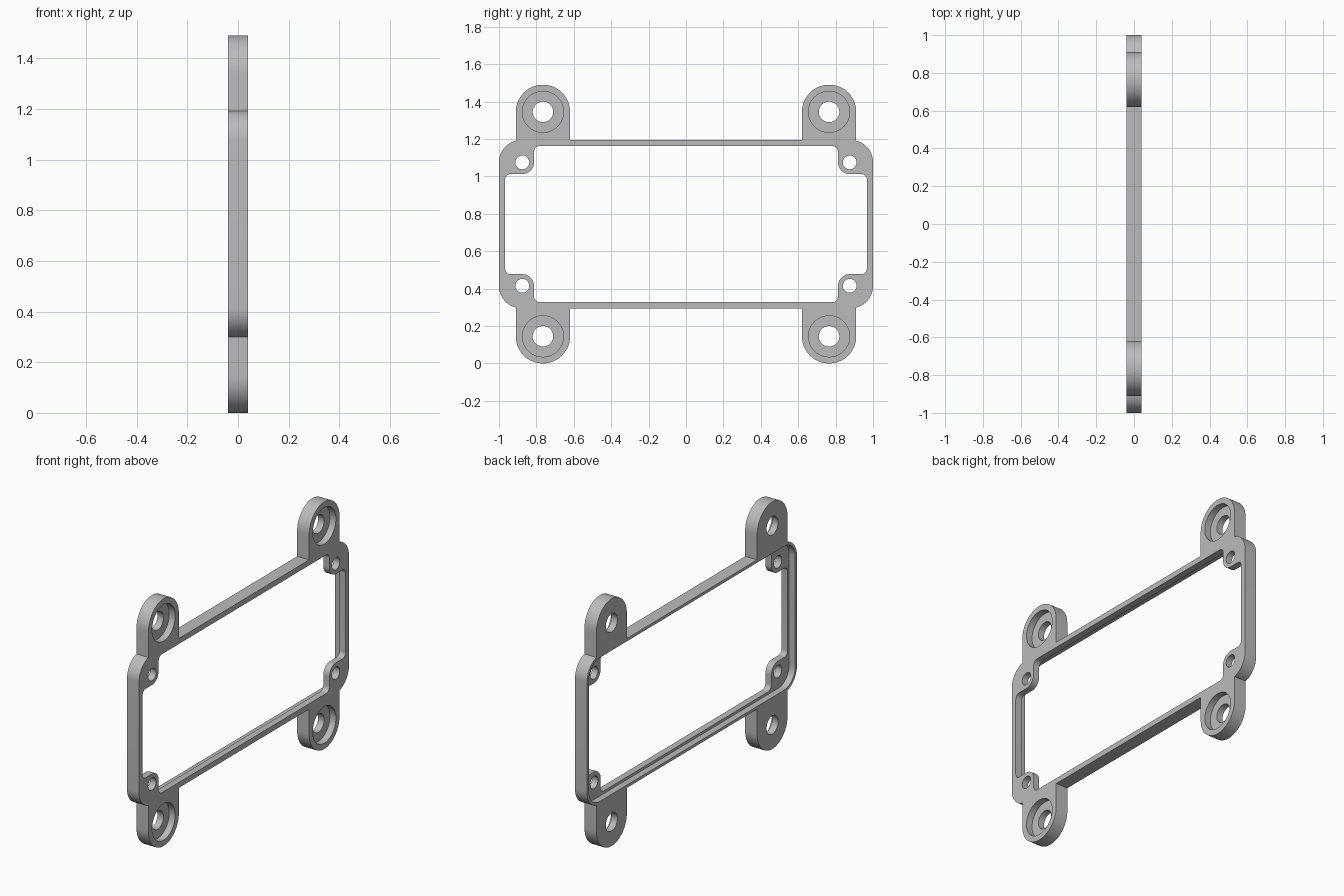
import bpy, bmesh, math

cube = bpy.data.objects.get("Cube")
if cube:
    bpy.data.objects.remove(cube, do_unlink=True)

MID_Z = 0.745      # height of the frame's centre line
HALF_T = 0.04      # half thickness
TAB_Y, TAB_Z, TAB_R = 0.765, 0.6, 0.145     # z measured from the centre line
BOSS_Y, BOSS_Z, BOSS_R = 0.875, 0.33, 0.062
OUT_Y, OUT_Z, OUT_R = 1.0, 0.45, 0.12


def arc(cy, cz, r, start, end, steps=16):
    """Points on an arc, angles in degrees."""
    angles = [math.radians(start + (end - start) * i / steps) for i in range(steps + 1)]
    return [(cy + r * math.cos(a), cz + r * math.sin(a)) for a in angles]


def four_way(quarter):
    """Mirror a clockwise upper-right quarter outline into a closed loop."""
    right = quarter + [(y, -z) for y, z in reversed(quarter)]
    return right + [(-y, z) for y, z in reversed(right)]


def prism(name, outline, x0, x1):
    """Extrude a closed y-z outline along x."""
    bm = bmesh.new()
    face = bm.faces.new([bm.verts.new((x0, y, z + MID_Z)) for y, z in outline])
    new = bmesh.ops.extrude_face_region(bm, geom=[face])["geom"]
    bmesh.ops.translate(bm, vec=(x1 - x0, 0, 0),
                        verts=[v for v in new if isinstance(v, bmesh.types.BMVert)])
    bmesh.ops.recalc_face_normals(bm, faces=bm.faces)
    mesh = bpy.data.meshes.new(name)
    bm.to_mesh(mesh)
    bm.free()
    obj = bpy.data.objects.new(name, mesh)
    bpy.context.collection.objects.link(obj)
    return obj


def cut(body, outline, x0, x1):
    """Subtract a prism from the body and discard the cutter."""
    cutter = prism("cutter", outline, x0, x1)
    cutter.hide_render = True
    mod = body.modifiers.new("cut", "BOOLEAN")
    mod.operation, mod.solver, mod.object = "DIFFERENCE", "EXACT", cutter
    bpy.context.view_layer.objects.active = body
    bpy.ops.object.modifier_apply(modifier=mod.name)
    bpy.data.objects.remove(cutter, do_unlink=True)


# Frame body with four rounded mounting tabs
corner_y, corner_z = OUT_Y - OUT_R, OUT_Z - OUT_R
meet = math.degrees(math.acos((TAB_Y + TAB_R - corner_y) / OUT_R))
outline = [(TAB_Y - TAB_R, OUT_Z)]
outline += arc(TAB_Y, TAB_Z, TAB_R, 180, 0, 40)
outline += arc(corner_y, corner_z, OUT_R, meet, 0)
frame = prism("mounting_frame", four_way(outline), -HALF_T, HALF_T)

# Opening that leaves a screw boss in each corner
in_y, in_z, fillet = 0.967, 0.417, 0.03
boss_y, boss_z = BOSS_Y - BOSS_R, BOSS_Z - BOSS_R
opening = arc(boss_y - fillet, in_z - fillet, fillet, 90, 0, 8)
opening += arc(BOSS_Y, BOSS_Z, BOSS_R, 180, 270)
opening += arc(in_y - fillet, boss_z - fillet, fillet, 90, 0, 8)
cut(frame, four_way(opening), -0.1, 0.1)

# Shallow seat recessed into the rear face
rim = 0.017
seat = arc(corner_y, corner_z, OUT_R - rim, 90, 0)
cut(frame, four_way(seat), -0.1, 0.0)

# Screw holes, and counterbored holes in the tabs
for sy in (-1, 1):
    for sz in (-1, 1):
        for y, z, r, x0 in ((BOSS_Y, BOSS_Z, 0.037, -0.1),
                            (TAB_Y, TAB_Z, 0.055, -0.1),
                            (TAB_Y, TAB_Z, 0.11, 0.0)):
            cut(frame, arc(sy * y, sz * z, r, 0, 360, 40)[:-1], x0, 0.1)

# Single grey finish
grey = bpy.data.materials.new("plain_grey")
grey.use_nodes = True
colour = (0.5, 0.5, 0.5, 1)
grey.diffuse_color = colour
grey.node_tree.nodes["Principled BSDF"].inputs["Base Color"].default_value = colour
frame.data.materials.clear()
frame.data.materials.append(grey)

bpy.ops.object.select_all(action="DESELECT")
frame.select_set(True)
bpy.context.view_layer.objects.active = frame
bpy.ops.object.shade_smooth_by_angle(angle=math.radians(30))
